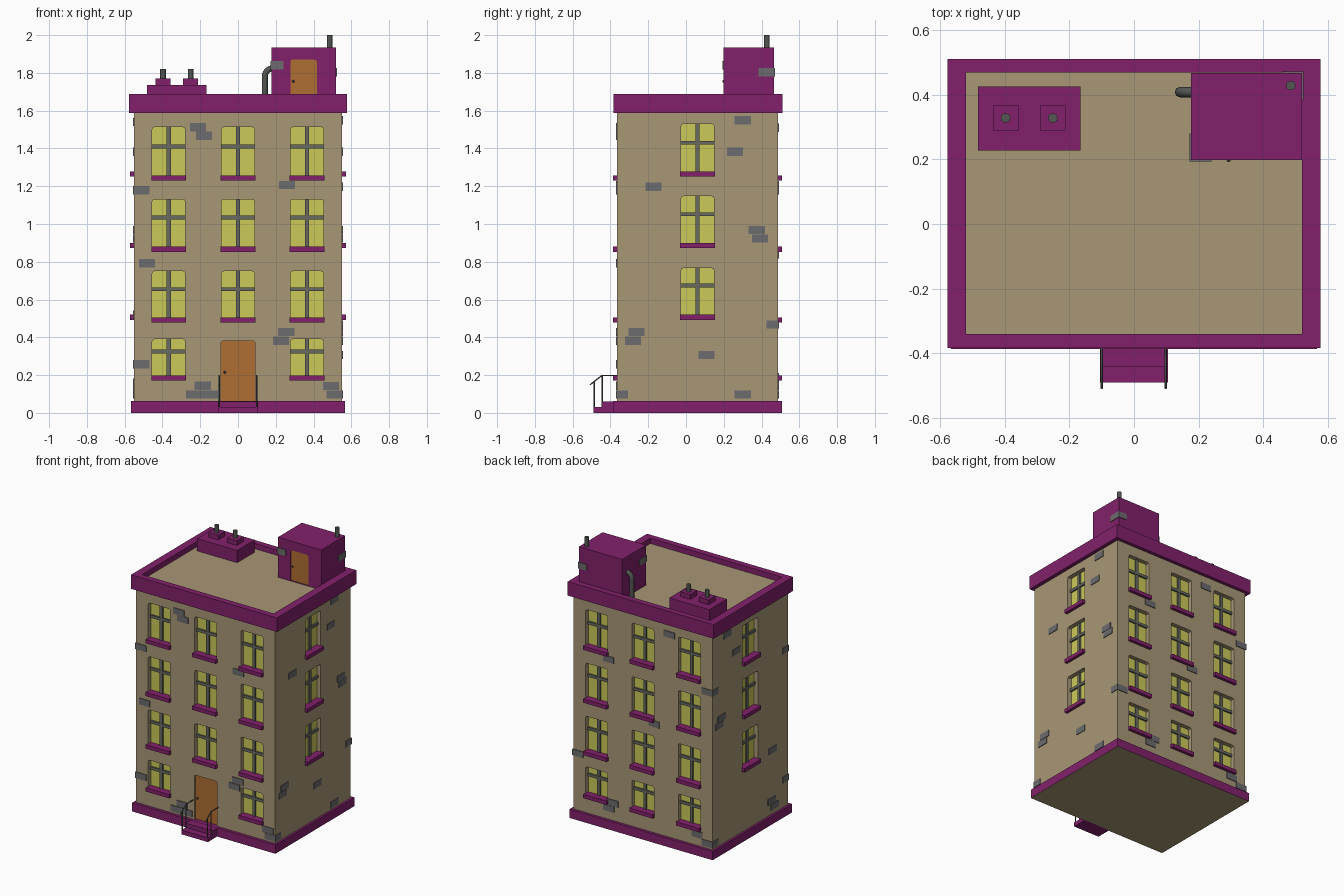
import bpy, bmesh, math
from mathutils import Vector

if "Cube" in bpy.data.objects:
    bpy.data.objects.remove(bpy.data.objects["Cube"])

def mat(name, r, g, b):
    m = bpy.data.materials.new(name)
    lin = lambda c: ((c / 255 + 0.055) / 1.055) ** 2.4
    m.diffuse_color = (lin(r), lin(g), lin(b), 1)
    m.use_nodes = True
    m.node_tree.nodes["Principled BSDF"].inputs["Base Color"].default_value = m.diffuse_color
    return m

PURPLE = mat("purple_trim", 130, 33, 107)
TAN = mat("tan_wall", 168, 151, 118)
YELLOW = mat("yellow_glass", 204, 202, 90)
ORANGE = mat("orange_door", 176, 110, 50)
BRICK = mat("grey_brick", 108, 108, 110)
FRAME = mat("grey_frame", 104, 106, 98)
METAL = mat("dark_metal", 82, 86, 82)

def finish(name, bm, *mats):
    bmesh.ops.recalc_face_normals(bm, faces=bm.faces)
    me = bpy.data.meshes.new(name)
    bm.to_mesh(me)
    bm.free()
    for m in mats:
        me.materials.append(m)
    return link(name, me)

def link(name, data):
    ob = bpy.data.objects.new(name, data)
    bpy.context.collection.objects.link(ob)
    return ob

def evaluated_mesh(ob):
    bpy.context.view_layer.update()
    return bpy.data.meshes.new_from_object(ob.evaluated_get(bpy.context.evaluated_depsgraph_get()))

def add_prism(bm, ring0, ring1):
    a = [bm.verts.new(p) for p in ring0]
    b = [bm.verts.new(p) for p in ring1]
    n = len(a)
    bm.faces.new(a)
    bm.faces.new(b[::-1])
    for i in range(n):
        bm.faces.new((a[i], b[i], b[(i + 1) % n], a[(i + 1) % n]))

def add_box(bm, x0, x1, y0, y1, z0, z1):
    ring = lambda z: [(x0, y0, z), (x1, y0, z), (x1, y1, z), (x0, y1, z)]
    add_prism(bm, ring(z0), ring(z1))

def box(name, m, *b):
    bm = bmesh.new()
    add_box(bm, *b)
    return finish(name, bm, m)

def cylinder(name, m, x, y, z0, z1, r, n=10):
    bm = bmesh.new()
    ring = lambda z: [(x + r * math.cos(i * math.tau / n), y + r * math.sin(i * math.tau / n), z)
                      for i in range(n)]
    add_prism(bm, ring(z0), ring(z1))
    return finish(name, bm, m)

def tube(name, pts, r, res=2):
    cu = bpy.data.curves.new(name, 'CURVE')
    cu.dimensions = '3D'
    cu.bevel_depth, cu.bevel_resolution, cu.use_fill_caps = r, res, True
    sp = cu.splines.new('POLY')
    sp.points.add(len(pts) - 1)
    for p, q in zip(sp.points, pts):
        p.co = (*q, 1)
    path = link(name + "_path", cu)
    me = evaluated_mesh(path)
    bpy.data.objects.remove(path)
    me.materials.clear()
    me.materials.append(METAL)
    return link(name, me)

# Wall-relative placement: u along the wall, d outward, z up
SIDES = {
    "front": lambda u, d, z: (u, -0.365 - d, z),
    "back": lambda u, d, z: (u, 0.487 + d, z),
    "right": lambda u, d, z: (0.55 + d, u, z),
    "left": lambda u, d, z: (-0.55 - d, u, z),
    "shed_front": lambda u, d, z: (u, 0.198 - d, z),
    "shed_back": lambda u, d, z: (u, 0.467 + d, z),
    "shed_left": lambda u, d, z: (0.177 - d, u, z),
    "shed_right": lambda u, d, z: (0.52 + d, u, z),
}

def opening(bm, side, u0, u1, z0, z1, d0, d1, c=0.012):
    # rectangle with softened top corners, extruded through the wall
    k, f = c * 0.3, SIDES[side]
    prof = [(u0, z0), (u1, z0), (u1, z1 - c), (u1 - k, z1 - k), (u1 - c, z1),
            (u0 + c, z1), (u0 + k, z1 - k), (u0, z1 - c)]
    add_prism(bm, [f(u, d0, z) for u, z in prof], [f(u, d1, z) for u, z in prof])

def side_box(bm, side, u0, u1, z0, z1, d0, d1):
    f = SIDES[side]
    ring = lambda d: [f(u0, d, z0), f(u1, d, z0), f(u1, d, z1), f(u0, d, z1)]
    add_prism(bm, ring(d0), ring(d1))

def carve(ob, bm):
    cutter = finish("cutter", bm)
    md = ob.modifiers.new("cut", 'BOOLEAN')
    md.operation, md.solver, md.object = 'DIFFERENCE', 'EXACT', cutter
    me = evaluated_mesh(ob)
    ob.modifiers.clear()
    ob.data = me
    bpy.data.objects.remove(cutter)

# Windows: (side, centre, sill top, head, bar height)
ROWS = [(0.198, 0.39, 0.325), (0.505, 0.75, 0.655), (0.88, 1.13, 1.035), (1.257, 1.513, 1.41)]
SIDE_ROWS = [(0.52, 0.767, 0.675), (0.90, 1.147, 1.052), (1.278, 1.53, 1.43)]
windows = [(s, u, *r) for s in ("front", "back") for u in (-0.367, 0, 0.365)
           for i, r in enumerate(ROWS) if not (s == "front" and u == 0 and i == 0)]
windows += [(s, 0.061, *r) for s in ("left", "right") for r in SIDE_ROWS]

DEEP, HW = 0.035, 0.087
walls = box("walls", TAN, -0.55, 0.55, -0.365, 0.487, 0.04, 1.6)
cut, glass, bars, sills = (bmesh.new() for _ in range(4))
for s, u, z0, z1, zb in windows:
    opening(cut, s, u - HW, u + HW, z0 - 0.01, z1, -DEEP, 0.02)
    opening(glass, s, u - HW, u + HW, z0 - 0.01, z1, -DEEP - 0.002, -DEEP + 0.004)
    side_box(bars, s, u - 0.011, u + 0.011, z0 - 0.01, z1, -DEEP, -DEEP + 0.014)
    side_box(bars, s, u - HW, u + HW, zb - 0.01, zb + 0.01, -DEEP, -DEEP + 0.016)
    side_box(sills, s, u - 0.092, u + 0.092, z0 - 0.027, z0, -DEEP - 0.002, 0.021)
opening(cut, "front", -0.09, 0.09, 0.055, 0.38, -0.02, 0.02, 0.008)
carve(walls, cut)
finish("window_glass", glass, YELLOW)
finish("window_bars", bars, FRAME)
finish("window_sills", sills, PURPLE)

# Plinth with tan underside
plinth = box("plinth", PURPLE, -0.566, 0.566, -0.386, 0.507, 0, 0.062)
plinth.data.materials.append(TAN)
for p in plinth.data.polygons:
    p.material_index = int(p.normal.z < -0.5)

# Cornice parapet with sunken roof
parapet = box("parapet", PURPLE, -0.577, 0.577, -0.384, 0.511, 1.587, 1.687)
cut = bmesh.new()
add_box(cut, -0.52, 0.52, -0.34, 0.469, 1.645, 1.75)
carve(parapet, cut)
box("roof", TAN, -0.52, 0.52, -0.34, 0.469, 1.64, 1.649)

# Roof shed with recessed door
shed = box("roof_shed", PURPLE, 0.177, 0.52, 0.198, 0.467, 1.646, 1.935)
cut = bmesh.new()
opening(cut, "shed_front", 0.277, 0.417, 1.652, 1.87, -0.012, 0.02, 0.01)
carve(shed, cut)

# Doors and knobs
for name, s, u0, u1, z0, z1, d, k in (
        ("front_door", "front", -0.09, 0.09, 0.055, 0.38, -0.02, (-0.07, 0.215)),
        ("shed_door", "shed_front", 0.277, 0.417, 1.652, 1.87, -0.012, (0.293, 1.755))):
    bm = bmesh.new()
    opening(bm, s, u0, u1, z0, z1, d - 0.002, d + 0.006, 0.009)
    finish(name, bm, ORANGE)
    bm = bmesh.new()
    bmesh.ops.create_icosphere(bm, subdivisions=2, radius=0.007)
    bmesh.ops.translate(bm, verts=bm.verts, vec=Vector(SIDES[s](k[0], d + 0.011, k[1])))
    finish(name + "_knob", bm, METAL)

# Chimney block and pipes
box("chimney_base", PURPLE, -0.483, -0.166, 0.228, 0.426, 1.646, 1.737)
smooth = [cylinder("shed_pipe", METAL, 0.485, 0.428, 1.93, 2.0, 0.015)]
for i, x in enumerate((-0.397, -0.251)):
    box(f"chimney_cap_{i}", PURPLE, x - 0.039, x + 0.039, 0.289, 0.367, 1.735, 1.77)
    smooth.append(cylinder(f"chimney_pipe_{i}", METAL, x, 0.328, 1.765, 1.82, 0.015))
bend = [(0.187 - 0.045 * math.cos(a), 0.408, 1.78 + 0.045 * math.sin(a))
        for a in (i * math.pi / 12 for i in range(7))]
smooth.append(tube("vent_pipe", [(0.142, 0.408, 1.646)] + bend + [(0.2, 0.408, 1.825)], 0.016))
for ob in smooth:
    bpy.ops.object.select_all(action='DESELECT')
    ob.select_set(True)
    bpy.context.view_layer.objects.active = ob
    bpy.ops.object.shade_smooth_by_angle(angle=math.radians(50))

# Entrance steps and handrails
box("step_lower", PURPLE, -0.105, 0.105, -0.49, -0.38, 0, 0.03)
box("step_upper", PURPLE, -0.105, 0.105, -0.441, -0.38, 0, 0.061)
for side, x in (("left", -0.1), ("right", 0.098)):
    tube(f"handrail_{side}", [(x, -0.36, 0.198), (x, -0.445, 0.198), (x, -0.508, 0.149)], 0.004, 1)
    for part, y, z in (("upper", -0.444, 0.197), ("lower", -0.486, 0.166)):
        tube(f"rail_post_{part}_{side}", [(x, y, 0.02), (x, y, z)], 0.004, 1)

# Exposed bricks: wall, limits along it, then (centre along wall, centre height)
BRICKS = [
    ("front", -.555, .555, [(-.212, 1.512), (-.18, 1.468), (-.512, 1.179), (.259, 1.206), (-.482, .793),
     (.255, .428), (.228, .382), (-.512, .258), (-.186, .143), (-.232, .097), (-.148, .097),
     (.492, .142), (.512, .097)]),
    ("right", -.37, .492, [(.3, 1.55), (.26, 1.382), (-.172, 1.198), (.374, .968), (.392, .923),
     (-.262, .428), (-.28, .382), (.47, .468), (.108, .306), (.3, .097), (-.349, .097)]),
    ("back", -.555, .555, [(-.21, 1.51), (.27, 1.206), (-.512, 1.179), (-.09, .84), (.512, .468),
     (.235, .188), (.268, .143), (-.43, .142), (-.512, .097)]),
    ("left", -.37, .492, [(.32, 1.54), (.22, 1.382), (-.345, 1.179), (.385, .968), (.41, .923),
     (-.19, .52), (-.345, .258), (-.18, .16), (-.212, .115), (.466, 1.179), (.466, .097)]),
    ("shed_front", .172, .525, [(.197, 1.84)]), ("shed_left", .193, .472, [(.237, 1.84)]),
    ("shed_right", .193, .472, [(.428, 1.803)]), ("shed_back", .172, .525, [(.5, 1.803)])]
bm = bmesh.new()
for s, lo, hi, items in BRICKS:
    for u, z in items:
        side_box(bm, s, max(lo, u - .043), min(hi, u + .043), z - .022, z + .022, -.003, .005)
finish("bricks", bm, BRICK)
